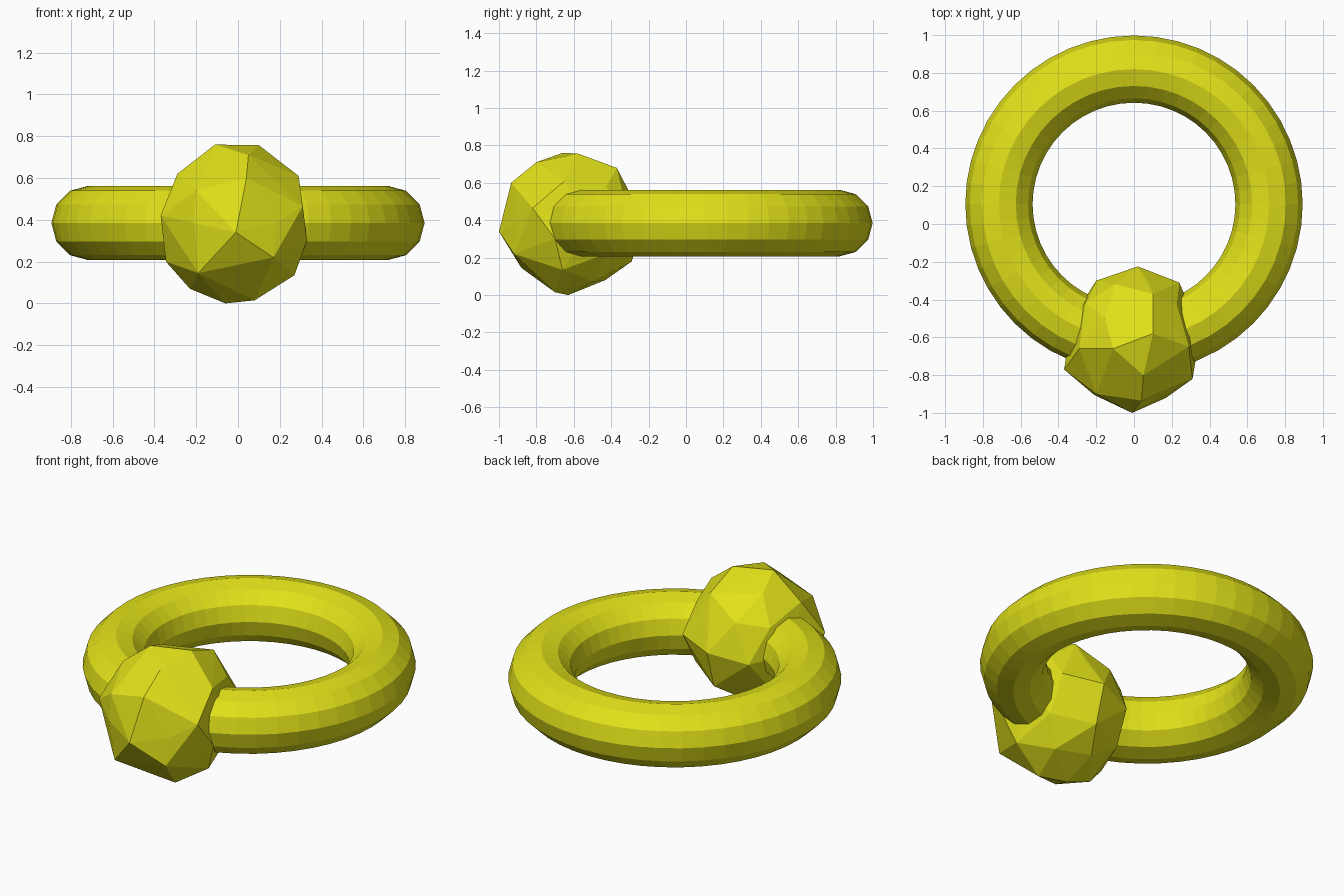
import bpy, bmesh, random
from mathutils import Vector

if "Cube" in bpy.data.objects:
    bpy.data.objects.remove(bpy.data.objects["Cube"])

random.seed(4)
gold = bpy.data.materials.new("yellow")
gold.diffuse_color = (0.75, 0.75, 0.01, 1)
gold.use_nodes = True
gold.node_tree.nodes["Principled BSDF"].inputs["Base Color"].default_value = gold.diffuse_color

# Ring band, flat-faceted
bpy.ops.mesh.primitive_torus_add(major_segments=48, minor_segments=12,
                                 major_radius=0.715, minor_radius=0.178,
                                 location=(0, 0.105, 0.385))
band = bpy.context.object
band.name = "ring_band"
band.data.materials.append(gold)
for p in band.data.polygons:
    p.use_smooth = False

# Rough-cut stone: main facet corners, remaining corners filled from an icosphere
corners = [Vector(c) for c in (
    (-.01, -1.0, .34), (-.19, -.88, .145), (.17, -.92, .22), (.04, -.935, .60),
    (.31, -.82, .465), (-.37, -.77, .42), (-.20, -.90, .54),
    (-.11, -.66, .76), (.10, -.58, .757), (.05, -.80, .71), (.29, -.65, .61),
    (-.29, -.66, .62), (.33, -.70, .30), (.27, -.66, .135), (.08, -.70, .015),
    (-.06, -.63, 0), (-.23, -.64, .07), (-.345, -.68, .2),
    (.02, -.225, .40), (.24, -.31, .42), (-.20, -.30, .36), (.10, -.37, .68),
    (.02, -.29, .18))]
center = Vector((-0.01, -0.61, 0.385))

src = bmesh.new()
bmesh.ops.create_icosphere(src, subdivisions=2, radius=1)
fill = []
for v in src.verts:
    r = random.uniform(0.96, 1.0)
    p = center + Vector((v.co.x * 0.345, v.co.y * 0.37, v.co.z * 0.37)) * r
    if min((p - c).length for c in corners) > 0.15:
        fill.append(p)
src.free()

bm = bmesh.new()
for p in corners + fill:
    bm.verts.new(p)
bmesh.ops.convex_hull(bm, input=bm.verts[:])
bmesh.ops.delete(bm, geom=[v for v in bm.verts if not v.link_faces], context='VERTS')
bmesh.ops.recalc_face_normals(bm, faces=bm.faces[:])
mesh = bpy.data.meshes.new("stone")
bm.to_mesh(mesh)
bm.free()
mesh.materials.append(gold)
stone = bpy.data.objects.new("stone", mesh)
bpy.context.collection.objects.link(stone)
